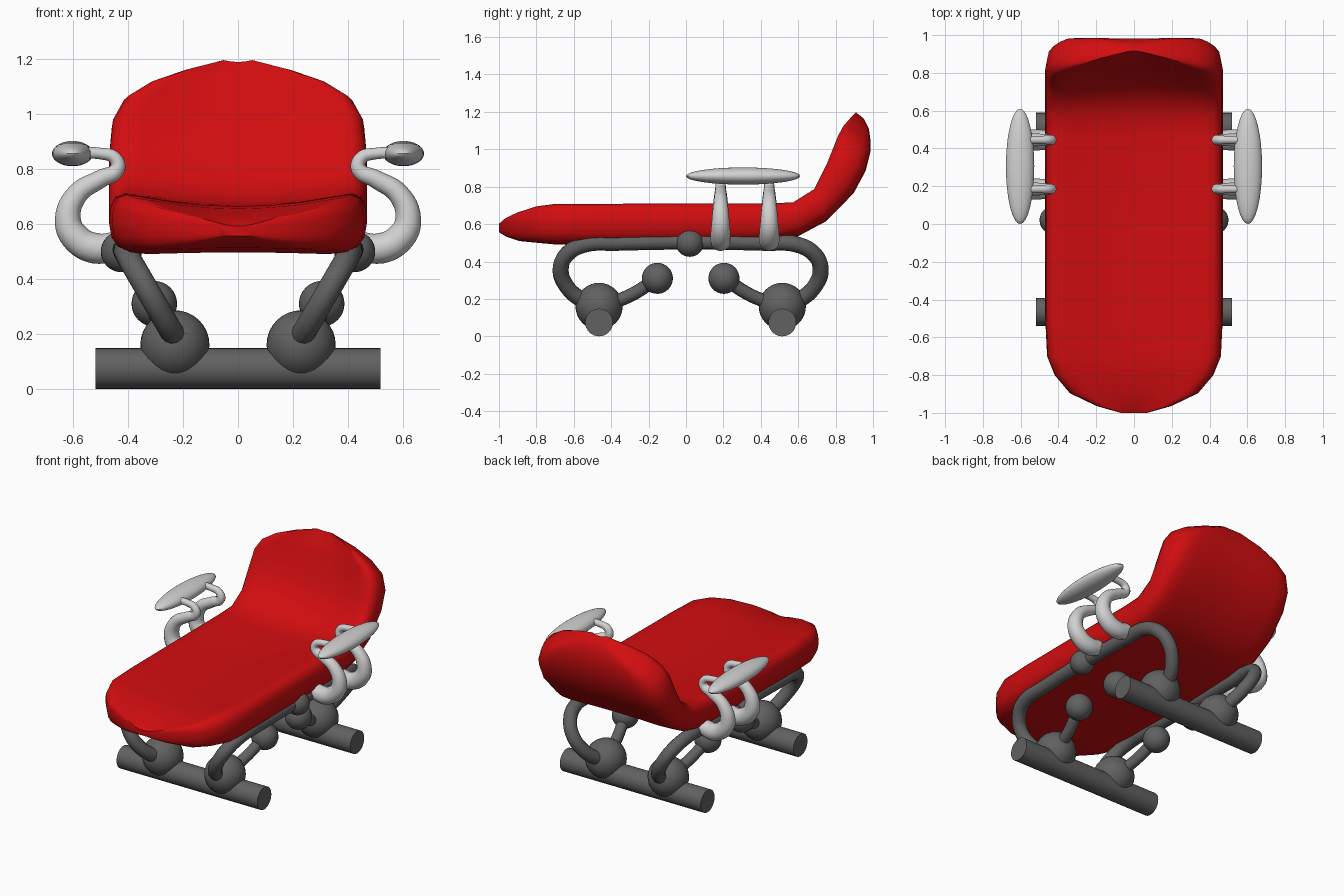
import bpy, bmesh, math
from mathutils import Matrix

cube = bpy.data.objects.get("Cube")
if cube:
    bpy.data.objects.remove(cube, do_unlink=True)


def material(name, color):
    m = bpy.data.materials.new(name)
    m.use_nodes = True
    m.diffuse_color = (*color, 1)
    m.node_tree.nodes["Principled BSDF"].inputs["Base Color"].default_value = (*color, 1)
    return m


RED = material("red upholstery", (0.64, 0.004, 0.005))
DARK = material("dark grey metal", (0.12, 0.12, 0.12))
LIGHT = material("light grey plastic", (0.64, 0.64, 0.64))


def finish(name, bm, mat, angle=40):
    bmesh.ops.recalc_face_normals(bm, faces=bm.faces)
    mesh = bpy.data.meshes.new(name)
    bm.to_mesh(mesh)
    bm.free()
    mesh.materials.append(mat)
    obj = bpy.data.objects.new(name, mesh)
    bpy.context.collection.objects.link(obj)
    smooth(obj, angle)
    return obj


def smooth(obj, angle=40):
    bpy.ops.object.select_all(action='DESELECT')
    obj.select_set(True)
    bpy.context.view_layer.objects.active = obj
    bpy.ops.object.shade_smooth_by_angle(angle=math.radians(angle))


def ellipsoid(name, center, size, mat):
    bm = bmesh.new()
    bmesh.ops.create_uvsphere(bm, u_segments=32, v_segments=16, radius=1)
    bm.transform(Matrix.Translation(center) @ Matrix.Diagonal((*size, 1)))
    return finish(name, bm, mat)


def tube(name, points, radii, mat):
    """Round tube through the points, with one radius per point."""
    curve = bpy.data.curves.new(name, 'CURVE')
    curve.dimensions = '3D'
    curve.bevel_depth = 1
    curve.bevel_resolution = 4
    curve.resolution_u = 6
    curve.use_fill_caps = True
    spline = curve.splines.new('BEZIER')
    spline.bezier_points.add(len(points) - 1)
    for bp, p, r in zip(spline.bezier_points, points, radii):
        bp.co = p
        bp.radius = r
        bp.handle_left_type = bp.handle_right_type = 'AUTO'
    curve.materials.append(mat)
    obj = bpy.data.objects.new(name, curve)
    bpy.context.collection.objects.link(obj)
    bpy.ops.object.select_all(action='DESELECT')
    obj.select_set(True)
    bpy.context.view_layer.objects.active = obj
    bpy.ops.object.convert(target='MESH')
    smooth(bpy.context.object, 50)


# Cushion: half section (across, through thickness), mirrored to a closed ring
half = [(0, 1), (.25, 1), (.5, 1), (.75, 1), (.88, .97), (.95, .8), (.99, .45), (1, 0),
        (.98, -.45), (.93, -.75), (.84, -.93), (.7, -1), (.35, -1), (0, -1)]
section = half + [(-u, v) for u, v in half[-2:0:-1]]

# Stations: half width, underside y z, upper side y z
stations = [
    (.07, -1, .555, -1, .605), (.2, -.96, .53, -.965, .64), (.34, -.89, .505, -.9, .675),
    (.42, -.8, .495, -.8, .71), (.46, -.7, .485, -.7, .725), (.47, -.5, .485, -.5, .725),
    (.47, 0, .485, 0, .728), (.47, .45, .495, .45, .728), (.47, .6, .53, .57, .73),
    (.47, .75, .61, .68, .80), (.47, .9, .76, .74, .93), (.46, .965, .88, .775, 1.02),
    (.42, .99, .98, .80, 1.08), (.33, .99, 1.05, .83, 1.13), (.2, .98, 1.11, .87, 1.17),
    (.06, .95, 1.165, .905, 1.2)]

bm = bmesh.new()
rings = []
for w, by, bz, ty, tz in stations:
    ring = []
    for u, v in section:
        hollow = 1 - u * u
        v += -.5 * hollow if v > 0 else .1 * hollow
        k = (v + 1) / 2
        ring.append(bm.verts.new((u * w, by + (ty - by) * k, bz + (tz - bz) * k)))
    rings.append(ring)
n = len(section)
for a, b in zip(rings, rings[1:]):
    for i in range(n):
        j = (i + 1) % n
        bm.faces.new((a[i], a[j], b[j], b[i]))
bm.faces.new(rings[0])
bm.faces.new(rings[-1])
finish("cushion", bm, RED, 50)

# Floor bars
MID = .025
for end, y in (("front", -.465), ("rear", .515)):
    bm = bmesh.new()
    bmesh.ops.create_cone(bm, cap_ends=True, segments=32, radius1=.074, radius2=.074, depth=1.04)
    bm.transform(Matrix.Translation((0, y, .074)) @ Matrix.Rotation(math.pi / 2, 4, 'Y'))
    finish(end + "_floor_bar", bm, DARK)

# Rail path for one end: distance from the middle, height
rail_half = [(.5, .16), (.59, .2), (.665, .27), (.695, .36), (.66, .44), (.57, .49), (.4, .5)]
rail = [(MID - d, z) for d, z in rail_half] + [(MID + d, z) for d, z in rail_half[::-1]]

# Arm bracket path: x, height, radius
bracket = [(.43, .525, .05), (.52, .512, .056), (.595, .555, .053), (.62, .62, .047),
           (.585, .71, .039), (.5, .765, .033), (.44, .8, .028), (.448, .84, .024),
           (.5, .857, .021), (.6, .857, .021)]

for side, s in (("left", 1), ("right", -1)):
    # Side rail and its middle ball
    tube(side + "_rail", [(s * (.22 + (z - .17) * .58), y, z) for y, z in rail],
         [.043] * len(rail), DARK)
    ellipsoid(side + "_rail_ball", (s * .425, .02, .5), (.075,) * 3, DARK)

    # Foot joints with short ball-ended struts
    for end, d in (("front", -1), ("rear", 1)):
        y = MID + d * .49
        tip = MID + d * .178
        name = side + "_" + end
        ellipsoid(name + "_foot_joint", (s * .23, y, .16), (.126,) * 3, DARK)
        tube(name + "_strut", [(s * .23, y, .16), (s * .265, MID + d * .33, .215),
                               (s * .305, tip, .31)], [.036] * 3, DARK)
        ellipsoid(name + "_strut_ball", (s * .305, tip, .31), (.083,) * 3, DARK)

    # Armrest pad on two curved brackets
    ellipsoid(side + "_armrest_pad", (s * .603, .305, .857), (.075, .305, .046), LIGHT)
    for end, y in (("front", .185), ("rear", .445)):
        tube(side + "_" + end + "_arm_bracket", [(s * x, y, z) for x, z, r in bracket],
             [r for x, z, r in bracket], LIGHT)
